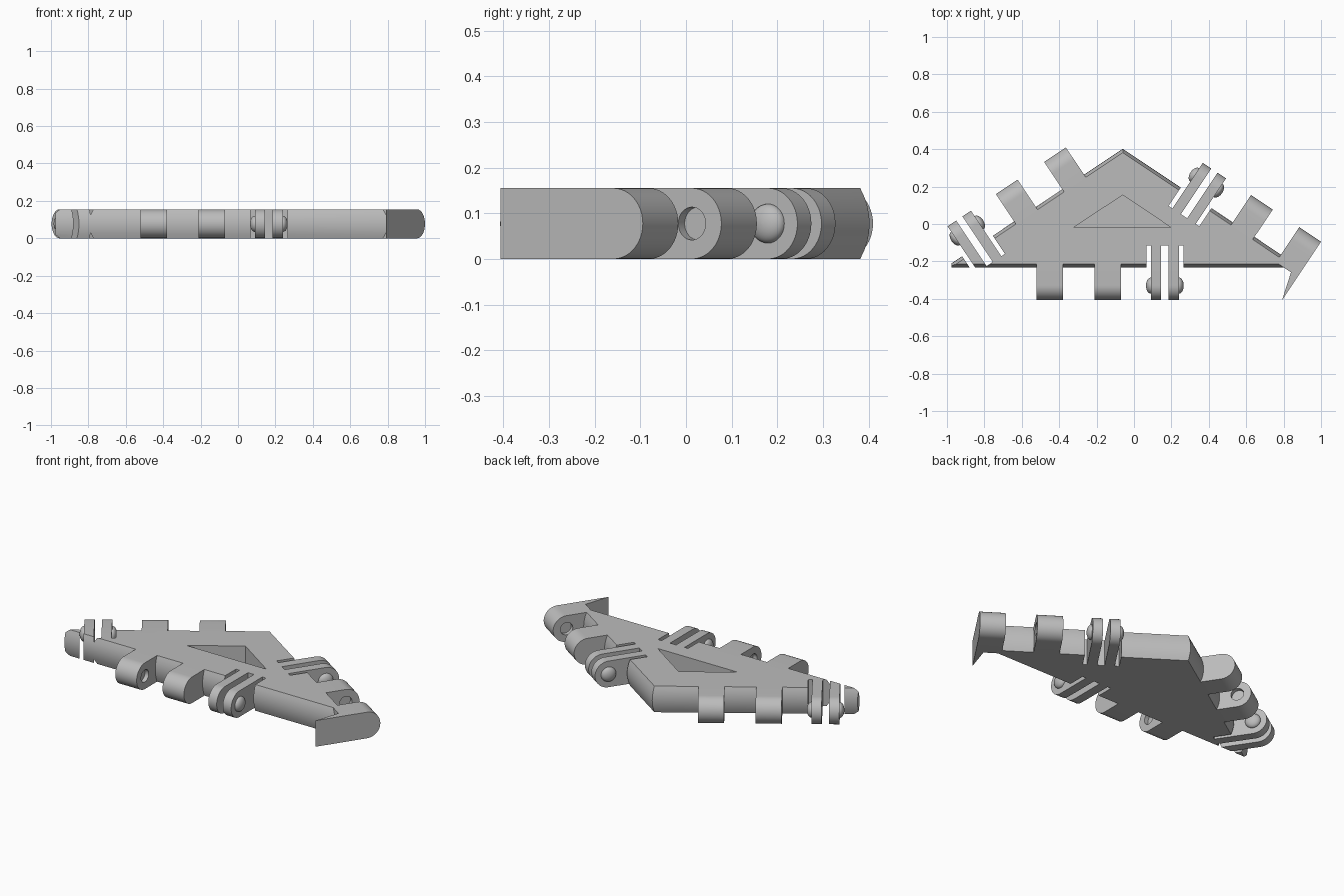
import bpy, bmesh, math
from mathutils import Vector

cube = bpy.data.objects.get("Cube")
if cube:
    bpy.data.objects.remove(cube, do_unlink=True)

H = 0.155               # plate thickness
REACH = 0.175           # how far knuckles stand out
MID = H / 2
PIN = REACH - MID       # hinge axis distance from the edge

grey = bpy.data.materials.new("plain grey")
grey.use_nodes = True
grey.diffuse_color = (0.5, 0.5, 0.5, 1)
grey.node_tree.nodes["Principled BSDF"].inputs["Base Color"].default_value = (0.5, 0.5, 0.5, 1)


def loft(name, rings):
    """Solid through matching rings of points, capped at both ends."""
    bm = bmesh.new()
    loops = [[bm.verts.new(p) for p in ring] for ring in rings]
    count = len(loops[0])
    for a, b in zip(loops, loops[1:]):
        for i in range(count):
            j = (i + 1) % count
            bm.faces.new((a[i], a[j], b[j], b[i]))
    bm.faces.new(loops[0])
    bm.faces.new(loops[-1])
    bmesh.ops.recalc_face_normals(bm, faces=bm.faces)
    mesh = bpy.data.meshes.new(name)
    bm.to_mesh(mesh)
    bm.free()
    mesh.materials.append(grey)
    ob = bpy.data.objects.new(name, mesh)
    bpy.context.collection.objects.link(ob)
    return ob


def slab(name, outline, z0, z1):
    return loft(name, [[(p[0], p[1], z) for p in outline] for z in (z0, z1)])


def activate(ob):
    bpy.ops.object.select_all(action='DESELECT')
    ob.select_set(True)
    bpy.context.view_layer.objects.active = ob


def cut(ob, cutter):
    activate(ob)
    mod = ob.modifiers.new("cut", 'BOOLEAN')
    mod.operation = 'DIFFERENCE'
    mod.solver = 'EXACT'
    mod.object = cutter
    bpy.ops.object.modifier_apply(modifier=mod.name)
    bpy.data.objects.remove(cutter, do_unlink=True)


def smooth(ob):
    activate(ob)
    bpy.ops.object.shade_smooth_by_angle(angle=math.radians(30))


class Side:
    """Edge frame: s runs along the edge, n points outward."""
    def __init__(self, name, origin, along):
        self.name = name
        self.o = Vector(origin)
        self.d = Vector(along).normalized()
        self.n = Vector((self.d.y, -self.d.x))

    def at(self, s, n, z=0):
        p = self.o + self.d * s + self.n * n
        return (p.x, p.y, z)

    def box(self, name, s0, s1, n0, n1, z0=-0.05, z1=H + 0.05):
        return slab(name, [self.at(s0, n0), self.at(s1, n0), self.at(s1, n1), self.at(s0, n1)], z0, z1)

    def knuckle(self, name, s0, s1):
        arc = [math.radians(-90 + 180 * i / 24) for i in range(25)]
        prof = [(-0.05, 0)] + [(PIN + MID * math.cos(a), MID + MID * math.sin(a)) for a in arc] + [(-0.05, H)]
        return loft(self.name + name, [[self.at(s, n, z) for n, z in prof] for s in (s0, s1)])

    def disc(self, s, r):
        turns = [math.tau * i / 32 for i in range(32)]
        return [self.at(s, PIN + r * math.cos(a), MID + r * math.sin(a)) for a in turns]

    def socket(self, s0, s1):
        return loft("socket_cutter", [self.disc(s, 0.036) for s in (s0, s1)])

    def nub(self, name, s, way):
        rings = [self.disc(s - way * 0.005, 0.043)]
        for i in range(9):
            a = math.radians(88 * i / 8)
            rings.append(self.disc(s + way * 0.026 * math.sin(a), 0.043 * math.cos(a)))
        smooth(loft(self.name + name, rings))


# Triangular plate with gently bulging edges
apex = Vector((-0.06, 0.402))
corners = [apex, Vector((-1.008, -0.232)), Vector((0.888, -0.232))]
lengths = [(corners[i - 2] - corners[i - 1]).length for i in range(3)]
centre = sum((c * w for c, w in zip(corners, lengths)), Vector((0, 0))) / sum(lengths)
radius = centre.y - corners[1].y
rings = []
for i in range(9):
    u = 2 * i / 8 - 1
    k = 1 - 0.017 * u * u / radius
    rings.append([(*(centre + (c - centre) * k), H * i / 8) for c in corners])
plate = loft("triangle_plate", rings)

# Recessed triangle and blunted corner
cut(plate, slab("recess_cutter", [(-0.325, -0.02), (0.2, -0.02), (-0.06, 0.155)], 0.045, H + 0.05))
cut(plate, slab("corner_cutter", [(-1.1, -0.4), (-0.972, -0.4), (-0.982, 0), (-1.1, 0)], -0.05, H + 0.05))

left_dir = Vector((-0.832, -0.555))
right_dir = Vector((0.832, -0.555))
sides = [
    Side("right_", apex + left_dir * 0.249, left_dir),
    Side("front_", (-0.52, -0.232), (1, 0)),
    Side("left_", apex + right_dir * 1.157, -right_dir),
]

for side in sides:
    # Two solid knuckles with facing sockets
    first = side.knuckle("outer_knuckle", 0, 0.14)
    cut(first, side.socket(0.115, 0.2))
    second = side.knuckle("inner_knuckle", 0.31, 0.45)
    cut(second, side.socket(0.25, 0.335))
    # Springy clip: slots in the plate, two prongs, two nubs
    for s0, s1 in ((0.587, 0.61), (0.665, 0.705), (0.76, 0.784)):
        cut(plate, side.box("slot_cutter", s0, s1, -0.118, 0.05))
    prongs = [side.knuckle("clip_prong_" + tag, s0, s1)
              for tag, s0, s1 in (("a", 0.61, 0.665), ("b", 0.705, 0.76))]
    side.nub("clip_nub_a", 0.61, -1)
    side.nub("clip_nub_b", 0.76, 1)
    for ob in [first, second] + prongs:
        smooth(ob)

# Pointed fin trailing from the corner knuckle
fin_side = sides[2]
slab("corner_fin", [fin_side.at(s, n) for s, n in ((0, 0.03), (0, -0.2), (0.062, 0.019), (0.062, 0.03))], 0, H)

smooth(plate)
